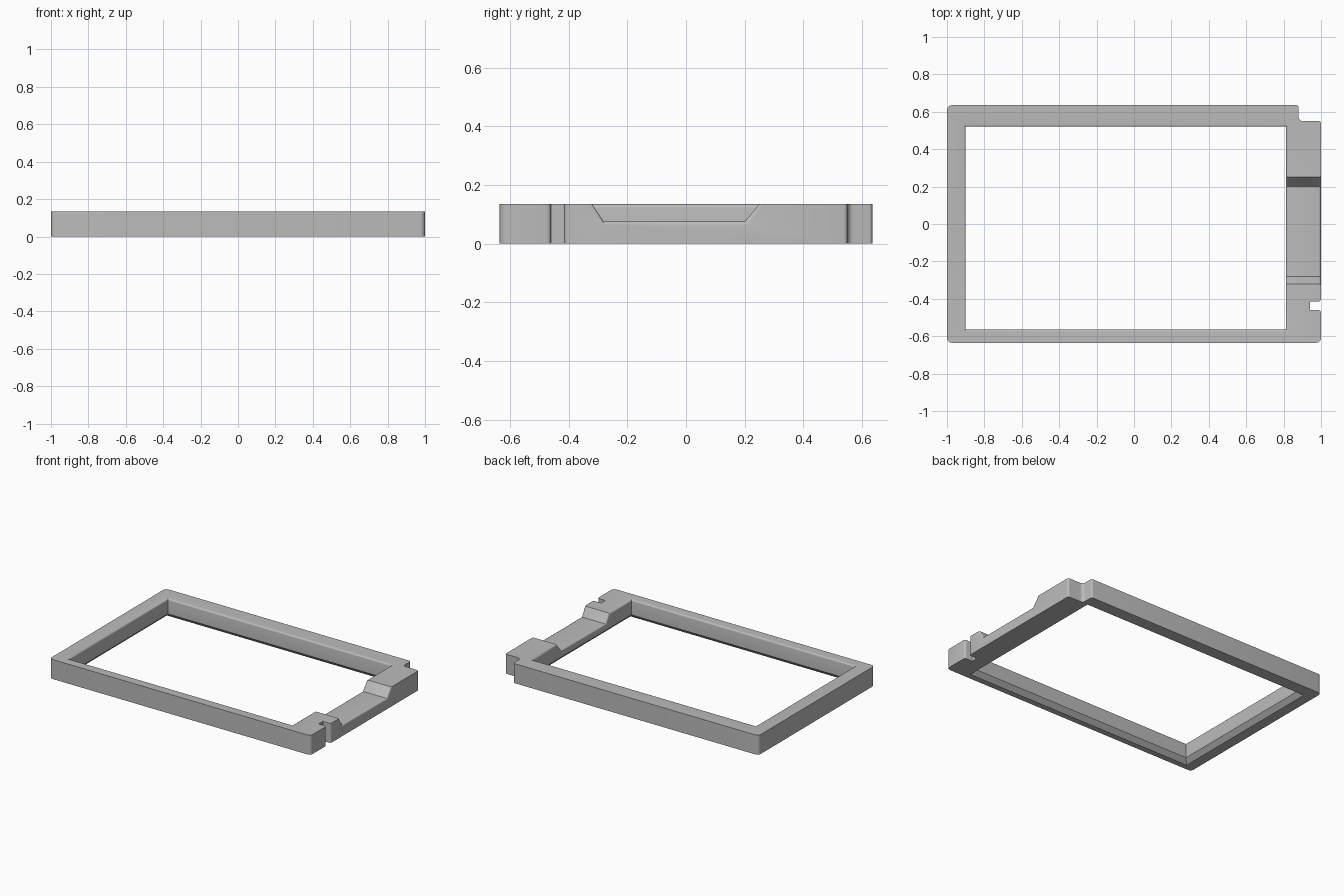
import bpy, bmesh, math
from mathutils import Vector

cube = bpy.data.objects.get("Cube")
if cube:
    bpy.data.objects.remove(cube, do_unlink=True)

H = 0.135          # frame height
R = 0.012          # small edge rounding
CHAMFER = 0.03     # underside chamfer of the opening

grey = bpy.data.materials.new("plain grey")
grey.use_nodes = True
colour = (0.5, 0.5, 0.5, 1)
grey.diffuse_color = colour
grey.node_tree.nodes["Principled BSDF"].inputs["Base Color"].default_value = colour


def rounded(corners, steps=5):
    """Outline with a tangent arc at each (x, y, radius) corner."""
    out = []
    for i, (x, y, r) in enumerate(corners):
        p = Vector((x, y))
        a = (Vector(corners[i - 1][:2]) - p).normalized()
        b = (Vector(corners[(i + 1) % len(corners)][:2]) - p).normalized()
        centre = p + (a + b) * r
        for k in range(steps + 1):
            t = k / steps * math.pi / 2
            out.append(centre - b * r * math.cos(t) - a * r * math.sin(t))
    return out


def loft(name, rings):
    """Closed solid through a stack of matching rings."""
    bm = bmesh.new()
    loops = [[bm.verts.new(p) for p in ring] for ring in rings]
    n = len(loops[0])
    for lo, hi in zip(loops, loops[1:]):
        for i in range(n):
            bm.faces.new((lo[i], lo[(i + 1) % n], hi[(i + 1) % n], hi[i]))
    bm.faces.new(loops[0][::-1])
    bm.faces.new(loops[-1])
    bmesh.ops.recalc_face_normals(bm, faces=bm.faces)
    mesh = bpy.data.meshes.new(name)
    bm.to_mesh(mesh)
    bm.free()
    mesh.materials.append(grey)
    ob = bpy.data.objects.new(name, mesh)
    bpy.context.collection.objects.link(ob)
    return ob


def flare(steps=4):
    """(distance along, outward offset) pairs of a quarter-round edge."""
    return [(R * math.sin(k / steps * math.pi / 2),
             R * (1 - math.cos(k / steps * math.pi / 2))) for k in range(steps + 1)]


# Outer body: notched back corner and a small slot on the +x side
outline = rounded([
    (-1, -0.635, 0.025), (1, -0.635, 0.025),
    (1, -0.46, 0.015), (0.94, -0.46, 0.004), (0.94, -0.415, 0.004), (1, -0.415, 0.015),
    (1, 0.55, 0.012), (0.88, 0.55, 0.022), (0.88, 0.635, 0.012), (-1, 0.635, 0.025)])
frame = loft("frame", [[(p.x, p.y, z) for p in outline] for z in (0, H)])


# Opening: chamfered below, rounded above
def opening_ring(z, d):
    x0, x1, y0, y1 = -0.9 - d, 0.812 + d, -0.565 - d, 0.52 + d
    return [(x0, y0, z), (x1, y0, z), (x1, y1, z), (x0, y1, z)]


levels = [(-0.01, CHAMFER + 0.01), (CHAMFER, 0)]
levels += [(H - R + s, d) for s, d in flare()] + [(H + 0.02, R)]
opening = loft("opening_cutter", [opening_ring(z, d) for z, d in levels])


# Recess across the +x rail, with sloped ends and rounded edges
def recess_ring(x, d):
    floor, top, extra = 0.075 - d, H + 0.05, 0.042
    return [(x, -0.28 - d, floor), (x, 0.2 + d, floor), (x, 0.25 + d, H),
            (x, 0.25 + extra + d, top), (x, -0.32 - extra * 0.7 - d, top), (x, -0.32 - d, H)]


arc = flare()
stations = [(0.75, R)] + [(0.812 + R - s, d) for s, d in reversed(arc)]
stations += [(1 - R + s, d) for s, d in arc] + [(1.05, R)]
recess = loft("recess_cutter", [recess_ring(x, d) for x, d in stations])

for cutter in (opening, recess):
    cutter.hide_render = True
    mod = frame.modifiers.new(cutter.name, "BOOLEAN")
    mod.operation = "DIFFERENCE"
    mod.solver = "EXACT"
    mod.object = cutter
    bpy.context.view_layer.objects.active = frame
    bpy.ops.object.modifier_apply(modifier=mod.name)
    bpy.data.objects.remove(cutter, do_unlink=True)

# Smooth the small roundings, keep real edges sharp
bpy.ops.object.select_all(action="DESELECT")
frame.select_set(True)
bpy.context.view_layer.objects.active = frame
bpy.ops.object.shade_smooth_by_angle(angle=math.radians(30))
